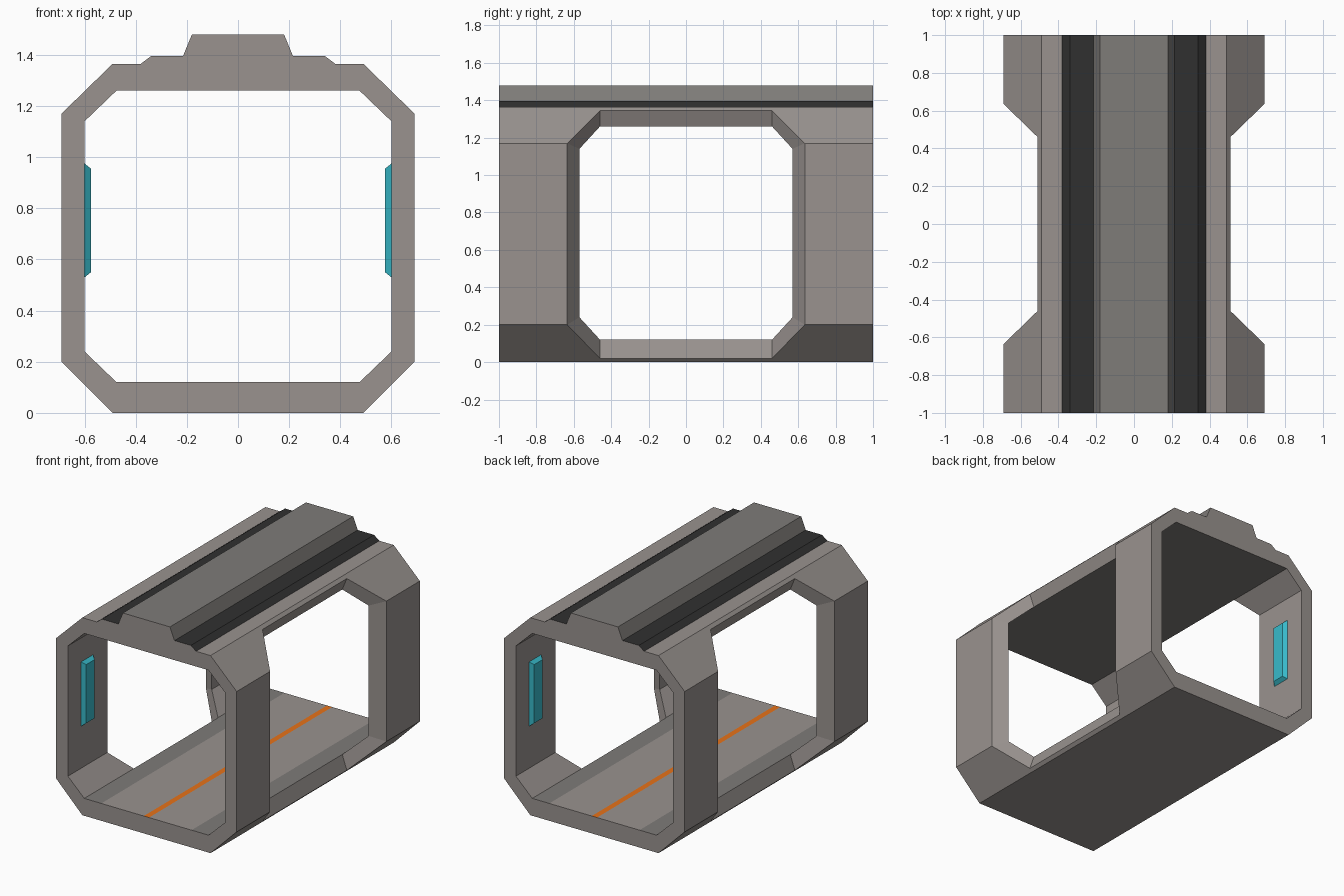
import bpy, bmesh

if "Cube" in bpy.data.objects:
    bpy.data.objects.remove(bpy.data.objects["Cube"])


def mat(name, r, g, b):
    m = bpy.data.materials.new(name)
    m.diffuse_color = (r, g, b, 1)
    m.use_nodes = True
    m.node_tree.nodes["Principled BSDF"].inputs["Base Color"].default_value = m.diffuse_color
    return m


WARM = mat("warm_grey", 0.32, 0.29, 0.275)
MID = mat("mid_grey", 0.21, 0.20, 0.19)
DARK = mat("dark_grey", 0.03, 0.03, 0.03)
ORANGE = mat("orange", 0.8, 0.17, 0.01)
CYAN = mat("cyan", 0.04, 0.5, 0.6)


def mirrored(name, faces, mats):
    """Build faces of the +x +y quarter, copy them to all four quarters and weld."""
    bm = bmesh.new()
    for pts, mi in faces:
        for sx in (1, -1):
            for sy in (1, -1):
                f = bm.faces.new([bm.verts.new((sx * x, sy * y, z)) for x, y, z in pts])
                f.material_index = mi
    bmesh.ops.remove_doubles(bm, verts=bm.verts, dist=1e-4)
    bmesh.ops.recalc_face_normals(bm, faces=bm.faces)
    me = bpy.data.meshes.new(name)
    bm.to_mesh(me)
    bm.free()
    for m in mats:
        me.materials.append(m)
    ob = bpy.data.objects.new(name, me)
    bpy.context.collection.objects.link(ob)
    return ob


faces = []


def add(pts, mi=0):
    faces.append((pts, mi))


def strip(a, b, mi=0, ya=0, yb=0):
    """Lengthwise face between two (x, z) points, running from ya / yb to the end."""
    add([(a[0], ya, a[1]), (a[0], 1, a[1]), (b[0], 1, b[1]), (b[0], yb, b[1])], mi)


# Cross-section of the tube, right half
outer = [(0.49, 0), (0.69, 0.2), (0.69, 1.17), (0.49, 1.365)]
inner = [(0.475, 0.12), (0.6, 0.24), (0.6, 1.14), (0.475, 1.26)]
roof = [(0.49, 1.365), (0.38, 1.365), (0.34, 1.395), (0.215, 1.395), (0.18, 1.48), (0, 1.48)]
YO, YI, YC = 0.635, 0.57, 0.46          # half widths of the side opening

# Underside and roof with dark channels
strip((0, 0), outer[0])
for a, b, mi in zip(roof, roof[1:], (0, 2, 2, 1, 1)):
    strip(a, b, mi)

# Outer walls with chamfers cut by the opening
rim = [(0.51, 0.02), (0.51, 1.345)]
for c, w, r in ((outer[0], outer[1], rim[0]), (outer[3], outer[2], rim[1])):
    add([(c[0], 0, c[1]), (c[0], 1, c[1]), (w[0], 1, w[1]), (w[0], YO, w[1]),
         (r[0], YC, r[1]), (r[0], 0, r[1])])
strip(outer[1], outer[2], 0, YO, YO)

# Inside walls, floor with darker edges, ceiling
strip(inner[0], inner[1], 0, YC, YI)
strip(inner[1], inner[2], 0, YI, YI)
strip(inner[2], inner[3], 0, YI, YC)
for a, b, mi in ((0, 0.02, 3), (0.02, 0.345, 0), (0.345, 0.475, 1)):
    strip((a, 0.12), (b, 0.12), mi)
strip((0, 1.26), inner[3], 1)

# Reveal of the side opening
ro = [(0.51, 0, 0.02), (0.51, YC, 0.02), (0.69, YO, 0.2),
      (0.69, YO, 1.17), (0.51, YC, 1.345), (0.51, 0, 1.345)]
ri = [(0.475, 0, 0.12), (0.475, YC, 0.12), (0.6, YI, 0.24),
      (0.6, YI, 1.14), (0.475, YC, 1.26), (0.475, 0, 1.26)]
for i in range(5):
    add([ro[i], ro[i + 1], ri[i + 1], ri[i]])

# End faces
o = [(0, 0)] + outer
n = [(0, 0.12)] + inner
for i in range(4):
    add([(x, 1, z) for x, z in (o[i], o[i + 1], n[i + 1], n[i])])
add([(x, 1, z) for x, z in roof + [(0, 1.26), inner[3]]])

mirrored("corridor_shell", faces, [WARM, MID, DARK, ORANGE])

# Wall lights: tapered panels on the inside of each pillar
base = [(0.6, y, z) for y, z in ((0.725, 0.53), (0.857, 0.53), (0.857, 0.975), (0.725, 0.975))]
top = [(0.575, y, z) for y, z in ((0.745, 0.55), (0.837, 0.55), (0.837, 0.955), (0.745, 0.955))]
light = [(base, 0), (top, 0)]
light += [([base[i], base[(i + 1) % 4], top[(i + 1) % 4], top[i]], 0) for i in range(4)]
mirrored("wall_lights", light, [CYAN])
